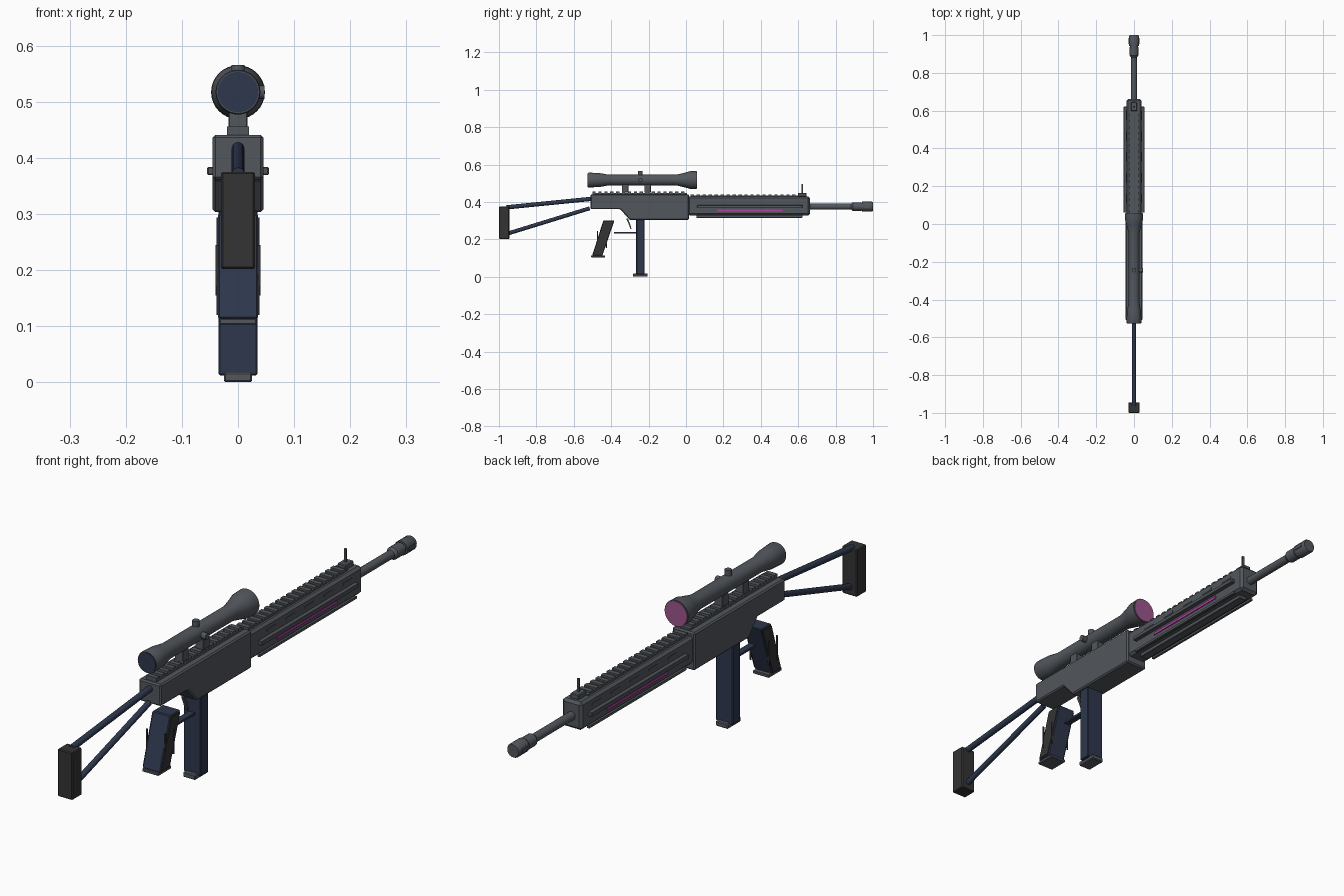
import bpy, bmesh, math
from mathutils import Vector

if "Cube" in bpy.data.objects:
    bpy.data.objects.remove(bpy.data.objects["Cube"])


def material(name, rgb):
    m = bpy.data.materials.new(name)
    m.diffuse_color = (*rgb, 1)
    m.use_nodes = True
    m.node_tree.nodes["Principled BSDF"].inputs["Base Color"].default_value = m.diffuse_color
    return m


GREY = material("gunmetal grey", (0.085, 0.095, 0.108))
NAVY = material("dark navy", (0.027, 0.038, 0.072))
BLACK = material("rubber black", (0.034, 0.034, 0.034))
PINK = material("magenta glow", (0.45, 0.05, 0.36))
LENS = material("magenta lens", (0.33, 0.09, 0.27))


def finish(name, bm, mat, bevel=0, smooth=False):
    bmesh.ops.recalc_face_normals(bm, faces=bm.faces)
    me = bpy.data.meshes.new(name)
    bm.to_mesh(me)
    bm.free()
    ob = bpy.data.objects.new(name, me)
    bpy.context.collection.objects.link(ob)
    me.materials.append(mat)
    if bevel:
        mod = ob.modifiers.new("bevel", 'BEVEL')
        mod.width, mod.segments = bevel, 1
    if smooth:
        bpy.ops.object.select_all(action='DESELECT')
        ob.select_set(True)
        bpy.context.view_layer.objects.active = ob
        bpy.ops.object.shade_smooth_by_angle(angle=math.radians(35))
    return ob


def prism(name, profile, x0, x1, mat, bevel=0):
    """Extrude a (y, z) side profile across x."""
    bm = bmesh.new()
    f = bm.faces.new([bm.verts.new((x0, y, z)) for y, z in profile])
    ext = bmesh.ops.extrude_face_region(bm, geom=[f])['geom']
    bmesh.ops.translate(bm, vec=(x1 - x0, 0, 0),
                        verts=[v for v in ext if isinstance(v, bmesh.types.BMVert)])
    return finish(name, bm, mat, bevel)


def box(name, x0, x1, y0, y1, z0, z1, mat, bevel=0):
    return prism(name, [(y0, z0), (y1, z0), (y1, z1), (y0, z1)], x0, x1, mat, bevel)


def lathe(name, rings, z, mat, n=32):
    """Revolve (y, radius) rings around a lengthwise axis at height z."""
    bm = bmesh.new()
    loops = [[bm.verts.new((r * math.cos(a), y, z + r * math.sin(a)))
              for a in (2 * math.pi * i / n for i in range(n))] for y, r in rings]
    for a, b in zip(loops, loops[1:]):
        for i in range(n):
            bm.faces.new((a[i], a[(i + 1) % n], b[(i + 1) % n], b[i]))
    bm.faces.new(loops[0])
    bm.faces.new(loops[-1])
    return finish(name, bm, mat, smooth=True)


def tube(name, p, q, r, mat, n=16):
    p, q = Vector(p), Vector(q)
    bm = bmesh.new()
    bmesh.ops.create_cone(bm, cap_ends=True, segments=n, radius1=r, radius2=r, depth=(q - p).length)
    bm.transform((q - p).to_track_quat('Z', 'Y').to_matrix().to_4x4())
    bmesh.ops.translate(bm, verts=bm.verts, vec=(p + q) / 2)
    return finish(name, bm, mat, smooth=True)


# Skeleton stock
box("butt_pad", -0.03, 0.03, -1.0, -0.945, 0.202, 0.375, BLACK, 0.003)
tube("stock_upper_tube", (0, -0.96, 0.371), (0, -0.49, 0.418), 0.0115, NAVY)
tube("stock_lower_tube", (0, -0.95, 0.232), (0, -0.515, 0.366), 0.0105, NAVY)

# Receiver with stepped underside
prism("receiver", [(-0.51, 0.361), (-0.352, 0.361), (-0.3, 0.303), (0.015, 0.303),
                   (0.015, 0.441), (-0.51, 0.441)], -0.045, 0.045, GREY, 0.005)

# Handguard with side and bottom rails
box("handguard", -0.04, 0.04, 0.01, 0.662, 0.328, 0.43, GREY, 0.009)
box("bottom_rail", -0.016, 0.016, 0.055, 0.622, 0.315, 0.33, GREY, 0.002)
for s, side in ((1, "right"), (-1, "left")):
    def sided(a, b):
        return sorted((s * a, s * b))
    box("side_rail_" + side, *sided(0.038, 0.055), 0.06, 0.622, 0.369, 0.384, GREY, 0.002)
    box("lower_side_rail_" + side, *sided(0.036, 0.045), 0.06, 0.622, 0.325, 0.334, GREY)
    box("light_strip_" + side, *sided(0.038, 0.0435), 0.165, 0.515, 0.35, 0.36, PINK)
    for i in range(5):
        y = 0.11 + i * 0.11
        box("vent_" + side, *sided(0.038, 0.0415), y, y + 0.05, 0.399, 0.407, GREY)


# Toothed top rails
def rail(name, y0, y1, z, h, w, count):
    box(name + "_base", -w, w, y0, y1, z - 0.004, z + h * 0.45, GREY)
    step = (y1 - y0) / count
    for i in range(count):
        box(name + "_tooth", -w, w, y0 + i * step, y0 + (i + 0.55) * step, z, z + h, GREY)


rail("receiver_rail", -0.5, 0.005, 0.441, 0.015, 0.02, 16)
rail("handguard_rail", 0.025, 0.6, 0.43, 0.011, 0.024, 18)

# Front sight
box("sight_base", -0.017, 0.017, 0.598, 0.645, 0.428, 0.448, GREY, 0.003)
box("sight_post", -0.004, 0.004, 0.618, 0.625, 0.445, 0.496, GREY)

# Barrel and muzzle
tube("barrel", (0, 0.65, 0.375), (0, 0.91, 0.375), 0.0155, GREY, 24)
lathe("muzzle_collar", [(0.882, 0.0155), (0.892, 0.023), (0.937, 0.023)], 0.375, GREY, 20)
lathe("muzzle_neck", [(0.93, 0.02), (0.95, 0.02)], 0.375, GREY, 20)
lathe("muzzle_brake", [(0.942, 0.026), (0.995, 0.026), (1.0, 0.023)], 0.375, GREY, 20)
for s in (1, -1):
    box("muzzle_port", min(s * .02, s * .028), max(s * .02, s * .028), 0.952, 0.985, 0.368, 0.382, GREY)

# Scope with lenses, turrets and mounts
SZ = 0.517
lathe("scope_body", [(-0.525, 0.038), (-0.52, 0.04), (-0.462, 0.037), (-0.415, 0.029),
                     (-0.05, 0.029), (0.0, 0.041), (0.02, 0.047), (0.055, 0.048)], SZ, GREY)
lathe("rear_lens", [(-0.5275, 0.036), (-0.52, 0.036)], SZ, NAVY)
lathe("front_lens", [(0.05, 0.0445), (0.0575, 0.0445)], SZ, LENS)
tube("top_turret", (0, -0.244, SZ), (0, -0.244, 0.565), 0.012, GREY)
tube("side_turret", (0, -0.244, SZ), (0.047, -0.244, SZ), 0.012, GREY)
for y in (-0.325, -0.205):
    box("scope_mount", -0.017, 0.017, y - 0.018, y + 0.018, 0.45, SZ - 0.018, GREY, 0.002)

# Magazine
box("magazine", -0.035, 0.035, -0.266, -0.221, 0.012, 0.306, NAVY, 0.003)
box("magazine_base", -0.025, 0.025, -0.283, -0.206, 0.0, 0.018, GREY, 0.003)

# Pistol grip with rubber side panels
grip = [(-0.502, 0.113), (-0.447, 0.113), (-0.383, 0.3), (-0.442, 0.3)]
prism("grip", grip, -0.036, 0.036, NAVY, 0.003)
panel = [(-0.494, 0.12), (-0.448, 0.12), (-0.389, 0.294), (-0.44, 0.294)]
for s in (1, -1):
    prism("grip_panel", panel, s * 0.034, s * 0.0385, BLACK)
    for y in (-0.473, -0.425):
        box("grip_rib", min(s * .034, s * .04), max(s * .034, s * .04), y - 0.002, y + 0.002,
            0.155, 0.245, BLACK)
box("grip_base", -0.033, 0.033, -0.507, -0.432, 0.103, 0.114, GREY, 0.002)

# Trigger and guard
box("trigger_guard", -0.012, 0.012, -0.385, -0.262, 0.23, 0.238, NAVY)
prism("trigger", [(-0.32, 0.312), (-0.311, 0.312), (-0.299, 0.282), (-0.291, 0.256),
                  (-0.297, 0.256), (-0.307, 0.282)], -0.006, 0.006, GREY)
